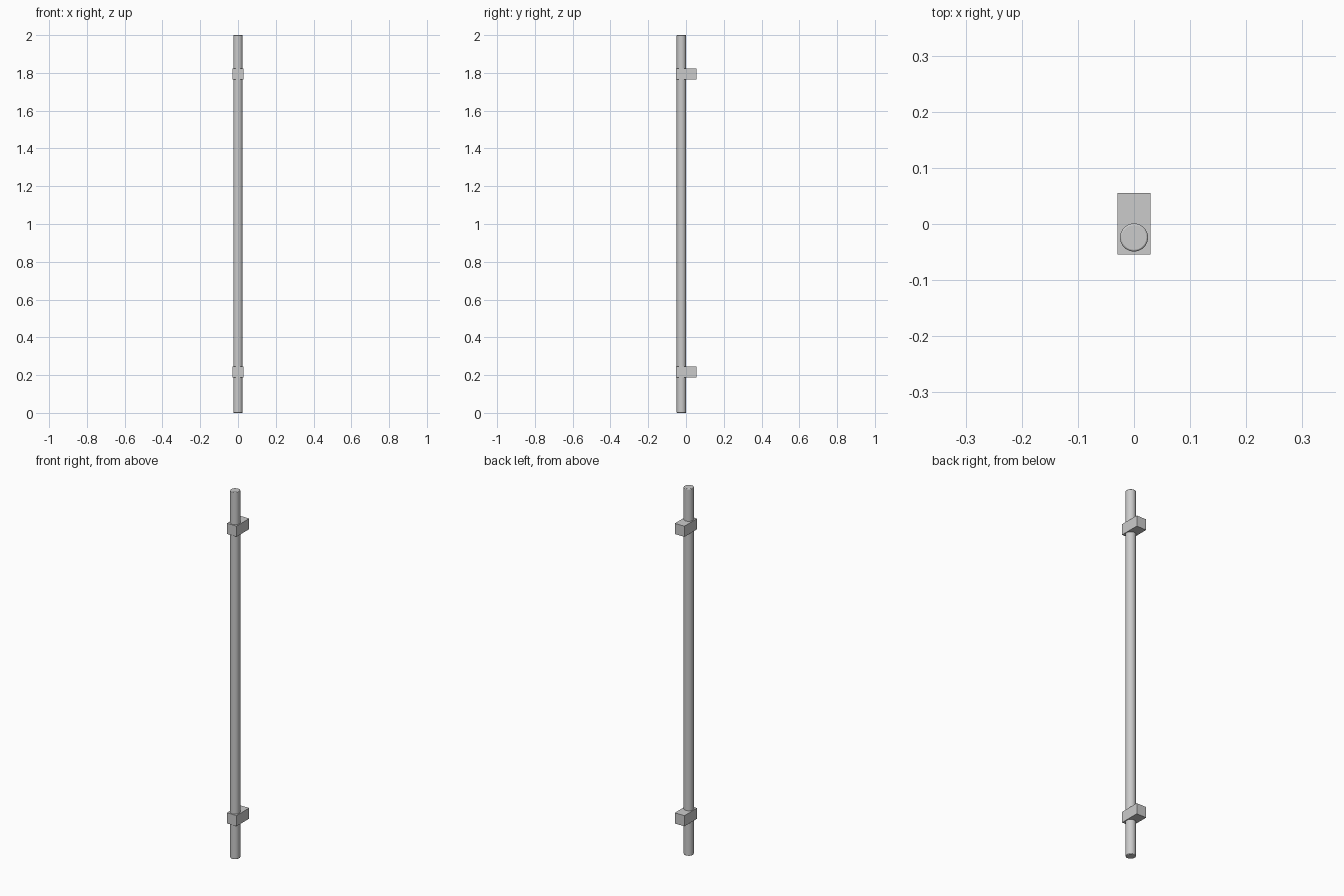
import bpy, bmesh

if "Cube" in bpy.data.objects:
    bpy.data.objects.remove(bpy.data.objects["Cube"])

POLE_R, POLE_Y = 0.025, -0.024
HALF_W, Y0, Y1, BLOCK_H = 0.029, -0.054, 0.055, 0.058


def add_object(name, bm):
    mesh = bpy.data.meshes.new(name)
    bm.to_mesh(mesh)
    bm.free()
    obj = bpy.data.objects.new(name, mesh)
    bpy.context.collection.objects.link(obj)
    return obj


def add_bracket(name, z):
    # half block, open at the middle seam and mirrored across x
    bm = bmesh.new()
    bmesh.ops.create_cube(bm, size=1)
    bmesh.ops.scale(bm, vec=(HALF_W, Y1 - Y0, BLOCK_H), verts=bm.verts)
    bmesh.ops.translate(bm, vec=(HALF_W / 2, (Y0 + Y1) / 2, z), verts=bm.verts)
    seam = [f for f in bm.faces if f.normal.x < -0.5]
    bmesh.ops.delete(bm, geom=seam, context='FACES_ONLY')
    obj = add_object(name, bm)
    mirror = obj.modifiers.new("mirror", 'MIRROR')
    mirror.use_mirror_merge = False


# long round pole with softened ends
bpy.ops.mesh.primitive_cylinder_add(vertices=32, radius=POLE_R, depth=2,
                                    location=(0, POLE_Y, 1))
pole = bpy.context.object
pole.name = "pole"
bevel = pole.modifiers.new("rim", 'BEVEL')
bevel.width = 0.003
bevel.segments = 2
bevel.limit_method = 'ANGLE'
bevel.angle_limit = 1.0
bpy.ops.object.shade_smooth_by_angle()

# wall brackets
add_bracket("lower_bracket", 0.217)
add_bracket("upper_bracket", 1.794)
